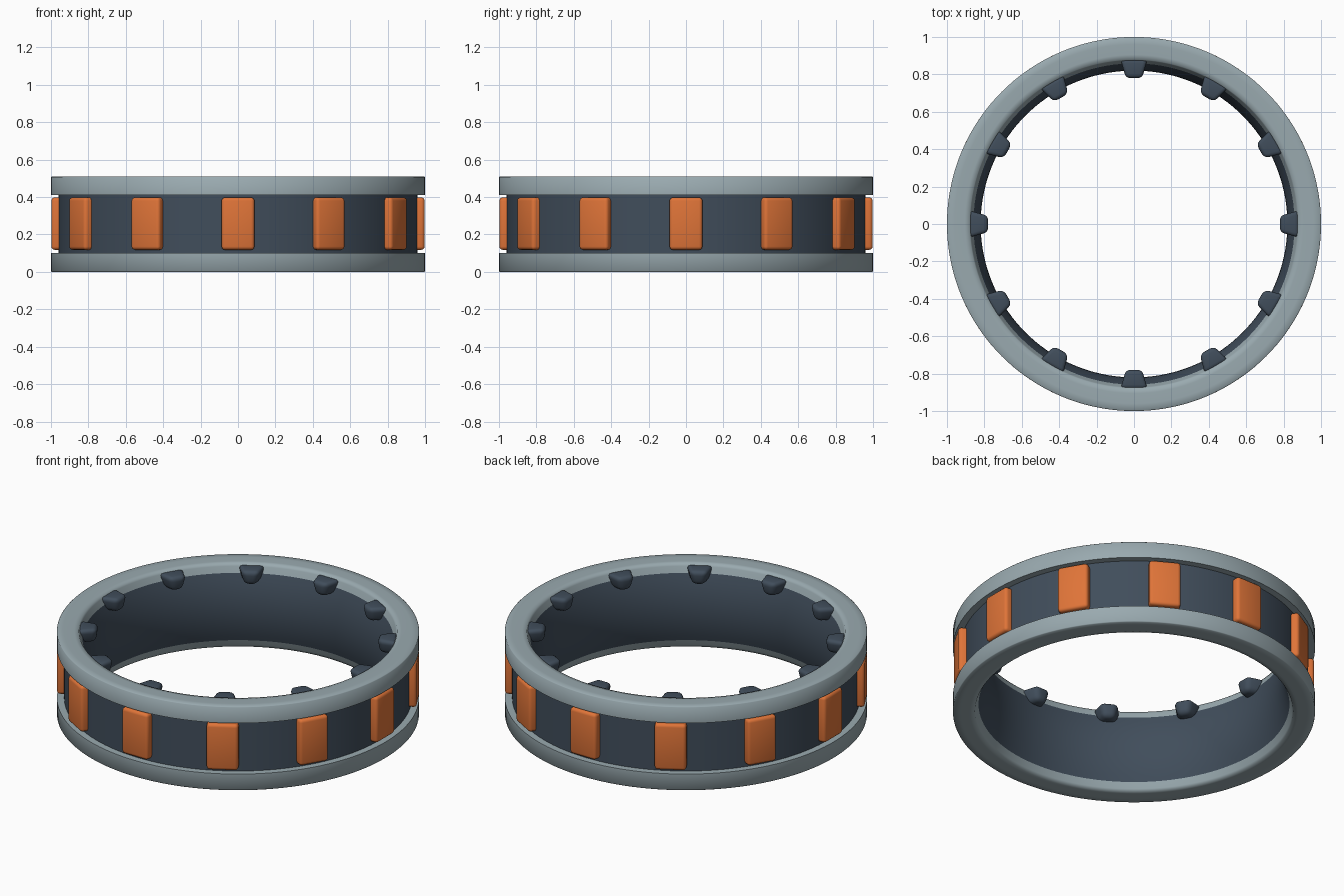
import bpy, bmesh, math
from mathutils import Matrix, Vector

if "Cube" in bpy.data.objects:
    bpy.data.objects.remove(bpy.data.objects["Cube"])

H = 0.51
MID = H / 2
SEG = 144


def material(name, rgb):
    m = bpy.data.materials.new(name)
    m.diffuse_color = (*rgb, 1)
    m.use_nodes = True
    m.node_tree.nodes["Principled BSDF"].inputs["Base Color"].default_value = m.diffuse_color
    return m


steel = material("light grey metal", (0.32, 0.40, 0.43))
slate = material("dark slate", (0.052, 0.075, 0.105))
orange = material("orange", (0.74, 0.175, 0.04))


def finish(bm, name, mat, angle):
    bmesh.ops.recalc_face_normals(bm, faces=bm.faces)
    me = bpy.data.meshes.new(name)
    bm.to_mesh(me)
    bm.free()
    me.materials.append(mat)
    ob = bpy.data.objects.new(name, me)
    bpy.context.collection.objects.link(ob)
    bpy.ops.object.select_all(action='DESELECT')
    ob.select_set(True)
    bpy.context.view_layer.objects.active = ob
    bpy.ops.object.shade_smooth_by_angle(angle=math.radians(angle))
    return ob


def lathe(name, profile, mat, angle=40):
    """Turn a closed (radius, z) profile around the z axis."""
    bm = bmesh.new()
    rings = []
    for i in range(SEG):
        a = math.tau * i / SEG
        rings.append([bm.verts.new((r * math.cos(a), r * math.sin(a), z)) for r, z in profile])
    n = len(profile)
    for i in range(SEG):
        p, q = rings[i], rings[(i + 1) % SEG]
        for j in range(n):
            k = (j + 1) % n
            bm.faces.new((p[j], q[j], q[k], p[k]))
    return finish(bm, name, mat, angle)


def bore(z):
    """Inner radius: the bore bulges gently inward at mid height."""
    return 0.82 + 0.92 * (z - MID) ** 2


# Rims: square outside, rounded bore inside; the lower one mirrors the upper one
upper = [(0.94, 0.41), (1.0, 0.41), (1.0, 0.506), (0.996, H), (0.96, H), (0.905, H)]
upper += [(bore(z), z) for z in (0.508, 0.495, 0.48, 0.46)] + [(0.90, 0.46), (0.90, 0.41)]
lathe("upper_rim", upper, steel, 70)
lathe("lower_rim", [(r, H - z) for r, z in upper], steel, 70)

# Dark core: channel floor outside, bulging bore inside
core = [(0.91, 0.05), (0.91, 0.10), (0.96, 0.10), (0.96, 0.415), (0.91, 0.415), (0.91, 0.46)]
core += [(bore(z), z) for z in [0.46 - 0.41 * i / 12 for i in range(13)]]
lathe("core_band", core, slate)


def block(name, rows, mat, bevel, segs, turn):
    """Bevelled block from two (half_width, r_in, r_out_half_width, r_out, z) rows, facing -y."""
    bm = bmesh.new()
    quads = []
    for wi, ri, wo, ro, z in rows:
        quads.append([bm.verts.new(v) for v in
                      ((-wi, -ri, z), (wi, -ri, z), (wo, -ro, z), (-wo, -ro, z))])
    lo, hi = quads
    bm.faces.new(lo)
    bm.faces.new(hi)
    for i in range(4):
        j = (i + 1) % 4
        bm.faces.new((lo[i], lo[j], hi[j], hi[i]))
    bmesh.ops.recalc_face_normals(bm, faces=bm.faces)
    bmesh.ops.bevel(bm, geom=bm.edges[:], offset=bevel, segments=segs, profile=0.5, affect='EDGES')
    bm.transform(Matrix.Rotation(turn, 4, 'Z'))
    return finish(bm, name, mat, 50)


# Twelve orange plates in the channel and twelve studs on the upper bore edge
for i in range(12):
    t = math.tau * i / 12
    block(f"channel_plate_{i + 1}",
          [(0.088, 0.93, 0.088, 0.998, 0.118), (0.088, 0.93, 0.088, 0.998, 0.398)],
          orange, 0.018, 3, t)
    block(f"bore_stud_{i + 1}",
          [(0.032, 0.788, 0.055, 0.885, 0.418), (0.048, 0.776, 0.08, 0.885, 0.504)],
          slate, 0.026, 4, t)
